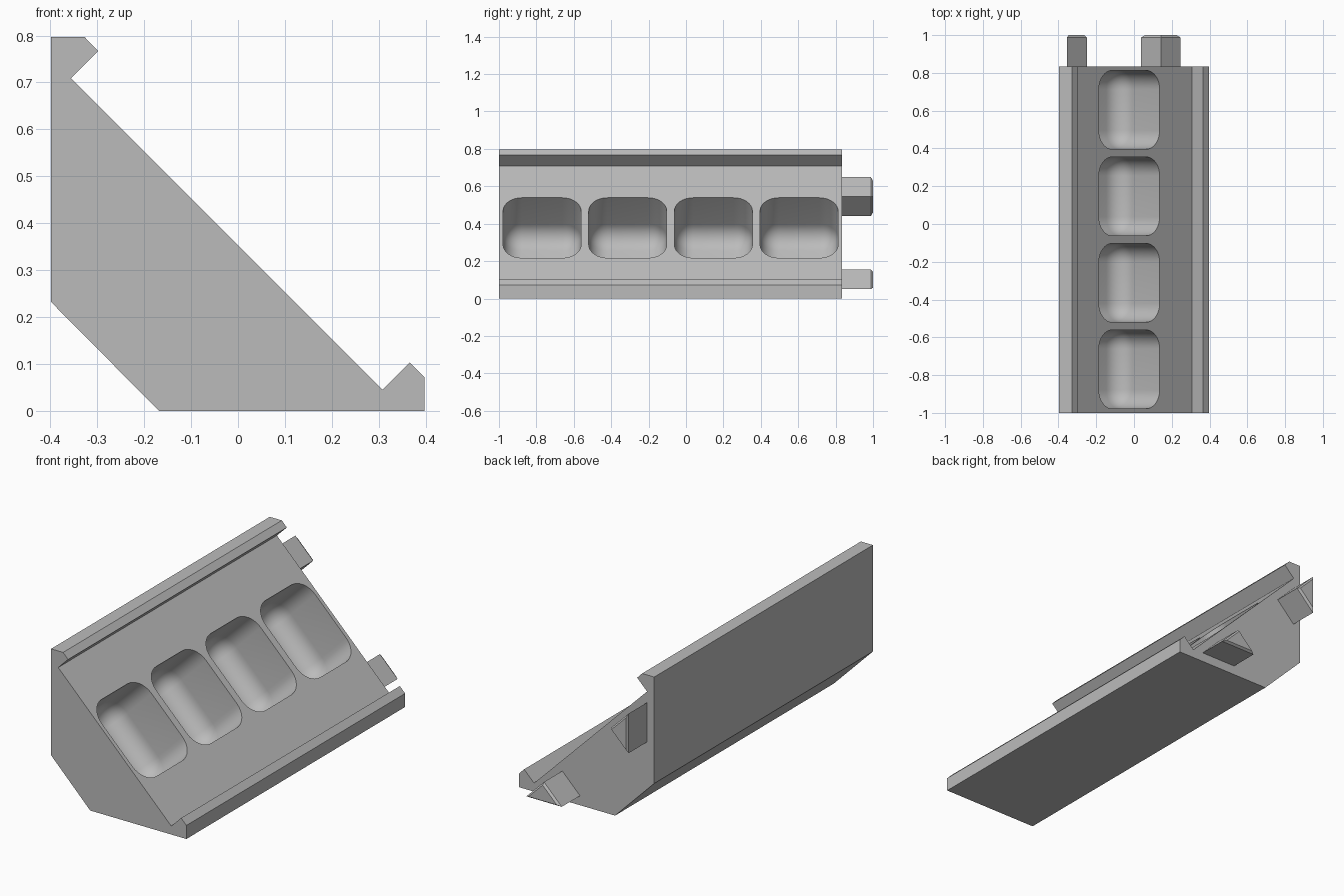
import bpy, bmesh, math
from mathutils import Matrix

if "Cube" in bpy.data.objects:
    bpy.data.objects.remove(bpy.data.objects["Cube"])

grey = bpy.data.materials.new("plain grey")
grey.diffuse_color = (0.5, 0.5, 0.5, 1)
grey.use_nodes = True
grey.node_tree.nodes["Principled BSDF"].inputs["Base Color"].default_value = grey.diffuse_color

Y_FRONT, Y_BACK = -1.0, 0.835


def finish(name, bm):
    bmesh.ops.recalc_face_normals(bm, faces=bm.faces[:])
    mesh = bpy.data.meshes.new(name)
    bm.to_mesh(mesh)
    bm.free()
    mesh.materials.append(grey)
    obj = bpy.data.objects.new(name, mesh)
    bpy.context.collection.objects.link(obj)
    return obj


def loft(name, rings):
    """Join equal-sized (y, xz points) rings and cap both ends."""
    bm = bmesh.new()
    loops = [[bm.verts.new((x, y, z)) for x, z in pts] for y, pts in rings]
    n = len(loops[0])
    for a, b in zip(loops, loops[1:]):
        for i in range(n):
            j = (i + 1) % n
            bm.faces.new((a[i], a[j], b[j], b[i]))
    bm.faces.new(loops[0])
    bm.faces.new(loops[-1])
    return finish(name, bm)


# Wedge body with a small lip at each end of the slope
profile = [(-0.398, 0.232), (-0.398, 0.797), (-0.327, 0.797), (-0.298, 0.767),
           (-0.356, 0.709), (0.308, 0.045), (0.366, 0.103), (0.397, 0.072),
           (0.397, 0.0), (-0.168, 0.0)]
body = loft("wedge_body", [(Y_FRONT, profile), (Y_BACK, profile)])

# Four rounded pockets cut square to the slope
bm = bmesh.new()
LENGTH, WIDTH, DEPTH, ABOVE, RADIUS = 0.455, 0.417, 0.30, 0.15, 0.1
for i in range(4):
    y = (Y_FRONT + Y_BACK) / 2 + (i - 1.5) * 0.458
    part = bmesh.new()
    bmesh.ops.create_cube(part, size=1)
    bmesh.ops.scale(part, vec=(LENGTH, WIDTH, DEPTH + ABOVE), verts=part.verts)
    bmesh.ops.translate(part, vec=(0, 0, (ABOVE - DEPTH) / 2), verts=part.verts)
    edges = [e for e in part.edges if min(v.co.z for v in e.verts) < 0]
    bmesh.ops.bevel(part, geom=edges, offset=RADIUS, offset_type='OFFSET',
                    segments=8, profile=0.5, affect='EDGES')
    part.transform(Matrix.Translation((-0.025, y, 0.378))
                   @ Matrix.Rotation(math.radians(45), 4, 'Y'))
    tmp = bpy.data.meshes.new("pocket_part")
    part.to_mesh(tmp)
    part.free()
    bm.from_mesh(tmp)
    bpy.data.meshes.remove(tmp)
cutter = finish("pocket_cutter", bm)
cutter.hide_render = True

mod = body.modifiers.new("pockets", 'BOOLEAN')
mod.operation = 'DIFFERENCE'
mod.solver = 'EXACT'
mod.object = cutter
bpy.context.view_layer.objects.active = body
body.select_set(True)
bpy.ops.object.modifier_apply(modifier=mod.name)
bpy.ops.object.shade_smooth_by_angle(angle=math.radians(30))
bpy.data.objects.remove(cutter)


# Triangular pegs on the back end, with slightly tapered tips
def peg(name, tri, centre):
    cx, cz = centre
    tip = [(cx + (x - cx) * 0.8, cz + (z - cz) * 0.8) for x, z in tri]
    loft(name, [(Y_BACK - 0.005, tri), (0.988, tri), (1.0, tip)])


peg("upper_peg", [(-0.355, 0.44), (-0.355, 0.65), (-0.25, 0.545)], (-0.312, 0.545))
peg("lower_peg", [(0.038, 0.05), (0.246, 0.05), (0.142, 0.154)], (0.142, 0.093))
